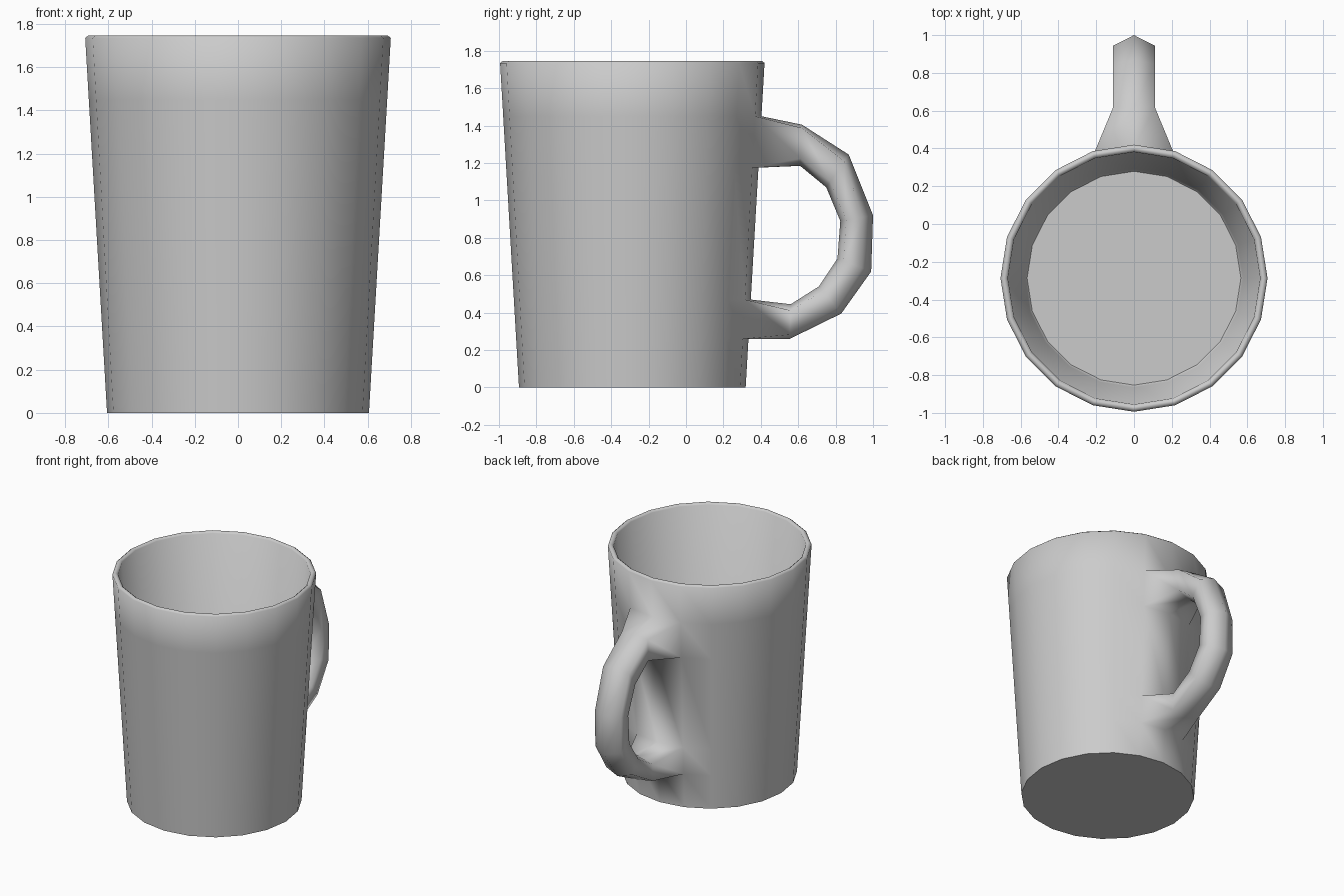
import bpy, bmesh
from math import sin, cos, pi
from mathutils import Vector

if "Cube" in bpy.data.objects:
    bpy.data.objects.remove(bpy.data.objects["Cube"])

N, CY = 20, -0.287
bm = bmesh.new()

def ring(r, z):
    # column 0 sits at +y, under the middle of the handle
    return [bm.verts.new((r * sin(2 * pi * i / N), CY + r * cos(2 * pi * i / N), z)) for i in range(N)]

def wall(z):
    return 0.606 + 0.101 * z / 1.735

# Cup profile: outside going up, rim, inside going down
rows = [0, 0.26, 0.47, 1.175, 1.45, 1.735]
profile = [(wall(z), z) for z in rows]
profile += [(0.693, 1.746), (0.682, 1.746), (0.668, 1.735), (0.578, 0.055), (0.566, 0.04)]
rings = [ring(r, z) for r, z in profile]
for k in range(len(rings) - 1):
    for i in range(N):
        j = (i + 1) % N
        if k in (1, 3) and i in (0, N - 1):
            continue  # openings where the handle joins
        bm.faces.new((rings[k][i], rings[k][j], rings[k + 1][j], rings[k + 1][i]))
base = bm.faces.new(rings[0])
floor = bm.faces.new(rings[-1])

# Handle: outer and inner centre line points with the edge set-back of each
path = [((0.62, 1.405), (0.61, 1.185), 0.08), ((0.87, 1.245), (0.75, 1.07), 0.2),
        ((1.0, 0.92), (0.825, 0.89), 0.32), ((0.99, 0.62), (0.81, 0.69), 0.28),
        ((0.83, 0.395), (0.71, 0.54), 0.2), ((0.555, 0.26), (0.56, 0.445), 0.12)]

def joint(outer, inner):
    o, n = rings[outer], rings[inner]
    return [o[-1], o[0], o[1], n[1], n[0], n[-1]]

loops = [joint(4, 3)]
for o, n, t in path:
    o, n = Vector((0, *o)), Vector((0, *n))
    side, a, b = Vector((0.11, 0, 0)), o.lerp(n, t), n.lerp(o, 0.18)
    loops.append([bm.verts.new(p) for p in (a - side, o, a + side, b + side, n, b - side)])
loops.append(joint(1, 2))
for p, q in zip(loops, loops[1:]):
    for i in range(6):
        j = (i + 1) % 6
        bm.faces.new((p[i], p[j], q[j], q[i]))

# Smooth shading with a crisp base edge
bmesh.ops.recalc_face_normals(bm, faces=bm.faces)
for f in bm.faces:
    f.smooth = True
for e in list(base.edges) + list(floor.edges):
    e.smooth = False
mesh = bpy.data.meshes.new("mug")
bm.to_mesh(mesh)
bm.free()
bpy.context.collection.objects.link(bpy.data.objects.new("mug", mesh))
